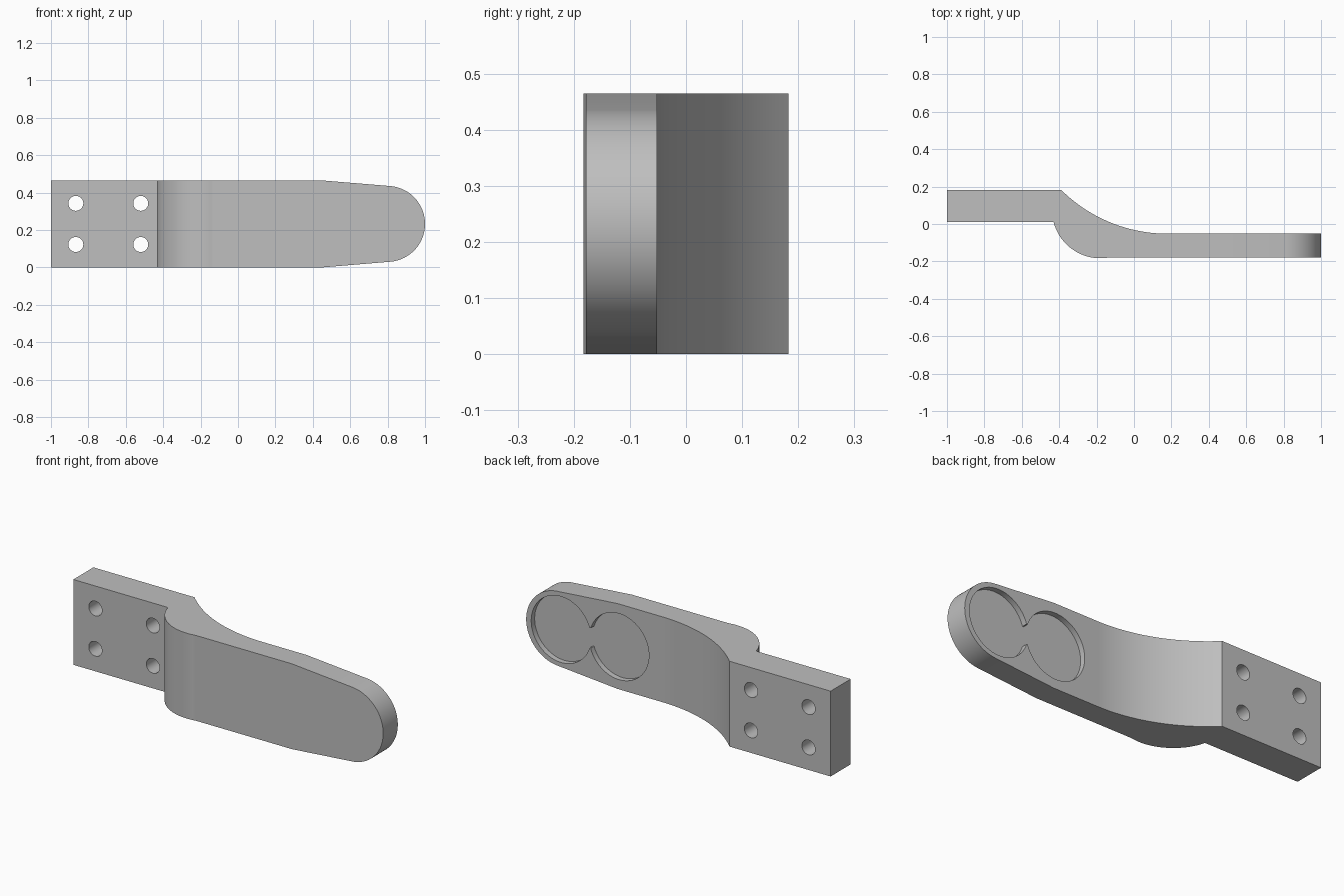
import bpy
import bmesh
from math import sin, cos, radians, asin, atan2, degrees
from mathutils import Vector

cube = bpy.data.objects.get("Cube")
if cube:
    bpy.data.objects.remove(cube)

HEIGHT = 0.465
MID = HEIGHT / 2

grey = bpy.data.materials.new("plain grey")
grey.use_nodes = True
colour = (0.52, 0.52, 0.52, 1)
grey.diffuse_color = colour
grey.node_tree.nodes["Principled BSDF"].inputs["Base Color"].default_value = colour


def arc(cx, cy, r, start, end, steps):
    """Points along an arc, angles in degrees."""
    angles = [radians(start + (end - start) * i / steps) for i in range(steps + 1)]
    return [(cx + r * cos(a), cy + r * sin(a)) for a in angles]


def prism(name, points, low, high, along):
    """Extrude a flat outline along z (outline in xy) or y (outline in xz)."""
    def place(p, d):
        return (p[0], p[1], d) if along == "z" else (p[0], d, p[1])
    bm = bmesh.new()
    face = bm.faces.new([bm.verts.new(place(p, low)) for p in points])
    grown = bmesh.ops.extrude_face_region(bm, geom=[face])["geom"]
    shift = Vector(place((0, 0), high - low))
    bmesh.ops.translate(bm, vec=shift, verts=[v for v in grown if isinstance(v, bmesh.types.BMVert)])
    bmesh.ops.recalc_face_normals(bm, faces=bm.faces)
    mesh = bpy.data.meshes.new(name)
    bm.to_mesh(mesh)
    bm.free()
    mesh.materials.append(grey)
    obj = bpy.data.objects.new(name, mesh)
    bpy.context.scene.collection.objects.link(obj)
    return obj


def combine(target, cutter, operation):
    """Apply a boolean and discard the cutter."""
    mod = target.modifiers.new("cut", "BOOLEAN")
    mod.operation, mod.object, mod.solver = operation, cutter, "EXACT"
    bpy.context.view_layer.objects.active = target
    bpy.ops.object.modifier_apply(modifier=mod.name)
    bpy.data.objects.remove(cutter)


# Cranked body: thick mounting plate, curved offset, thin arm
front_start = degrees(atan2(0.01 - 0.075, -0.25)) % 360
back_end = degrees(atan2(0.183 - 0.757, -0.57)) % 360
profile = [(-1, 0.183), (-1, 0.01)]
profile += arc(-0.18, 0.075, 0.258, front_start, 281, 28)
profile += [(1.2, -0.178), (1.2, -0.052)]
profile += arc(0.18, 0.757, 0.809, 270, back_end, 28)
bracket = prism("bracket_arm", profile, -0.1, HEIGHT + 0.1, "z")

# Tapered, rounded tip seen from the front
outline = [(-1.2, 0), (0.45, 0)]
outline += arc(0.797, MID, 0.203, -85.2, 85.2, 56)
outline += [(0.45, HEIGHT), (-1.2, HEIGHT)]
combine(bracket, prism("outline_cutter", outline, -0.5, 0.5, "y"), "INTERSECT")

# Four bolt holes in the mounting plate
for x in (-0.867, -0.52):
    for z in (MID - 0.11, MID + 0.11):
        ring = arc(x, z, 0.04, 0, 348.75, 31)
        combine(bracket, prism("hole_cutter", ring, -0.5, 0.5, "y"), "DIFFERENCE")

# Shallow pocket of two joined circles in the back of the arm
neck = degrees(asin(0.055 / 0.18))
pocket = arc(0.79, MID, 0.18, neck - 180, 180 - neck, 56)
pocket += arc(0.44, MID, 0.18, neck, 360 - neck, 56)
combine(bracket, prism("pocket_cutter", pocket, -0.082, 0.1, "y"), "DIFFERENCE")

# Smooth curves, sharp edges
bpy.ops.object.select_all(action="DESELECT")
bracket.select_set(True)
bpy.context.view_layer.objects.active = bracket
bpy.ops.object.shade_smooth_by_angle(angle=radians(20))
weighted = bracket.modifiers.new("even_shading", "WEIGHTED_NORMAL")
weighted.keep_sharp = True
